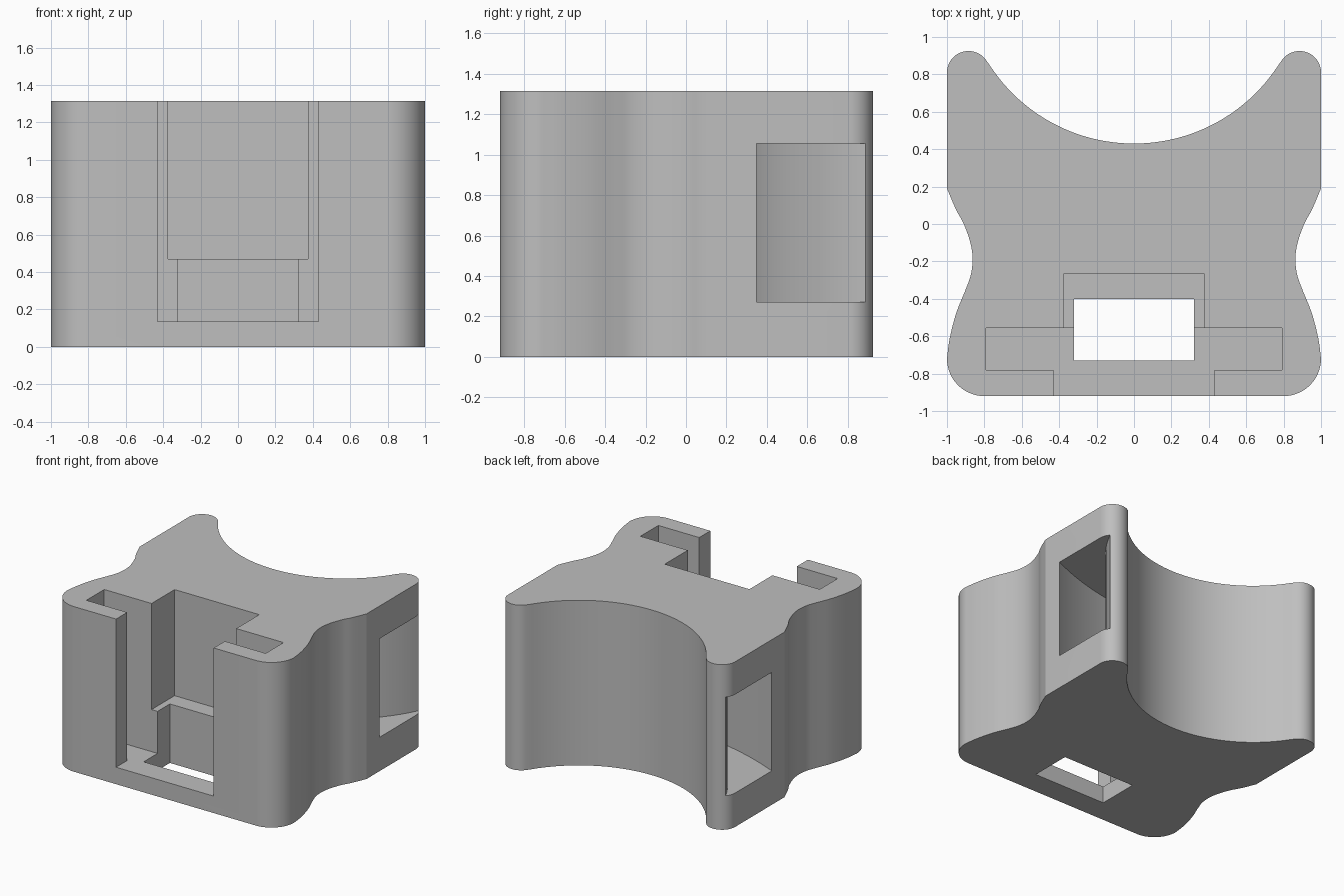
import bpy
import bmesh
from math import sin, cos, pi, atan2, radians
from mathutils import Vector

old = bpy.data.objects.get("Cube")
if old:
    bpy.data.objects.remove(old, do_unlink=True)

HEIGHT = 1.315

grey = bpy.data.materials.new("plain grey")
grey.use_nodes = True
colour = (0.52, 0.52, 0.52, 1)
grey.diffuse_color = colour
grey.node_tree.nodes["Principled BSDF"].inputs["Base Color"].default_value = colour


def arc(cx, cy, r, start, end, n):
    """Points on an arc, angles in radians."""
    return [(cx + r * cos(start + (end - start) * i / n),
             cy + r * sin(start + (end - start) * i / n)) for i in range(n + 1)]


def smooth_path(points, n=8):
    """Catmull-Rom curve through the points."""
    p = [Vector(q) for q in points]
    p = [2 * p[0] - p[1]] + p + [2 * p[-1] - p[-2]]
    out = []
    for a, b, c, d in zip(p, p[1:], p[2:], p[3:]):
        for i in range(n):
            t = i / n
            q = b + (c - a) * t / 2 + (2 * a - 5 * b + 4 * c - d) * t * t / 2 \
                + (3 * b - a - 3 * c + d) * t ** 3 / 2
            out.append(tuple(q))
    return out + [tuple(points[-1])]


def prism(name, outline, z0, z1):
    """Extrude a plan outline between two heights."""
    bm = bmesh.new()
    face = bm.faces.new([bm.verts.new((x, y, z0)) for x, y in outline])
    top = bmesh.ops.extrude_face_region(bm, geom=[face])["geom"]
    verts = [v for v in top if isinstance(v, bmesh.types.BMVert)]
    bmesh.ops.translate(bm, verts=verts, vec=(0, 0, z1 - z0))
    bmesh.ops.recalc_face_normals(bm, faces=bm.faces[:])
    mesh = bpy.data.meshes.new(name)
    bm.to_mesh(mesh)
    bm.free()
    mesh.materials.append(grey)
    obj = bpy.data.objects.new(name, mesh)
    bpy.context.collection.objects.link(obj)
    return obj


def box(name, half_width, y0, y1, z0, z1):
    w = half_width
    return prism(name, [(-w, y0), (w, y0), (w, y1), (-w, y1)], z0, z1)


# Body outline: rounded front corner, waist, horn tip, then the concave back
waist = [(1, -0.72), (0.985, -0.61), (0.95, -0.475), (0.9, -0.35), (0.872, -0.27),
         (0.863, -0.185), (0.875, -0.1), (0.91, 0), (0.953, 0.08), (1, 0.19)]
tip = arc(0.885, 0.81, 0.115, 0, radians(143), 18)
side = arc(0.8, -0.72, 0.2, -pi / 2, 0, 14)[:-1] + smooth_path(waist) + tip

BACK_Y, BACK_R = 1.35, 0.92
edge = atan2(tip[-1][1] - BACK_Y, tip[-1][0])
hollow = arc(0, BACK_Y, BACK_R, edge, -pi - edge, 48)[1:-1]
mirrored = [(-x, y) for x, y in reversed(side)]
body = prism("holder_body", side + hollow + mirrored, 0, HEIGHT)

# Curved strap passage, flaring towards both side windows
far_y, far_r = 2.52, 2.39
inner = arc(0, BACK_Y, 1.075, radians(-20), radians(-160), 64)
spread = 0.48
outer = arc(0, far_y, far_r, -pi / 2 - spread, -pi / 2 + spread, 48)

TOP = HEIGHT + 0.2
cutters = [
    box("tray_slot", 0.79, -0.78, -0.555, 0.135, TOP),
    box("front_opening", 0.43, -1.1, -0.7, 0.135, TOP),
    box("rear_pocket", 0.373, -0.65, -0.265, 0.47, TOP),
    box("floor_hole", 0.32, -0.73, -0.4, -0.2, 0.6),
    prism("strap_passage", inner + outer, 0.27, 1.055),
]
for cutter in cutters:
    cutter.hide_render = True
    mod = body.modifiers.new(cutter.name, "BOOLEAN")
    mod.operation = "DIFFERENCE"
    mod.solver = "EXACT"
    mod.object = cutter

# Bake the cuts and drop the cutters
bpy.context.view_layer.update()
graph = bpy.context.evaluated_depsgraph_get()
result = bpy.data.meshes.new_from_object(body.evaluated_get(graph))
body.modifiers.clear()
body.data = result
for cutter in cutters:
    bpy.data.objects.remove(cutter, do_unlink=True)

bpy.ops.object.select_all(action="DESELECT")
body.select_set(True)
bpy.context.view_layer.objects.active = body
bpy.ops.object.shade_smooth_by_angle(angle=radians(16))
